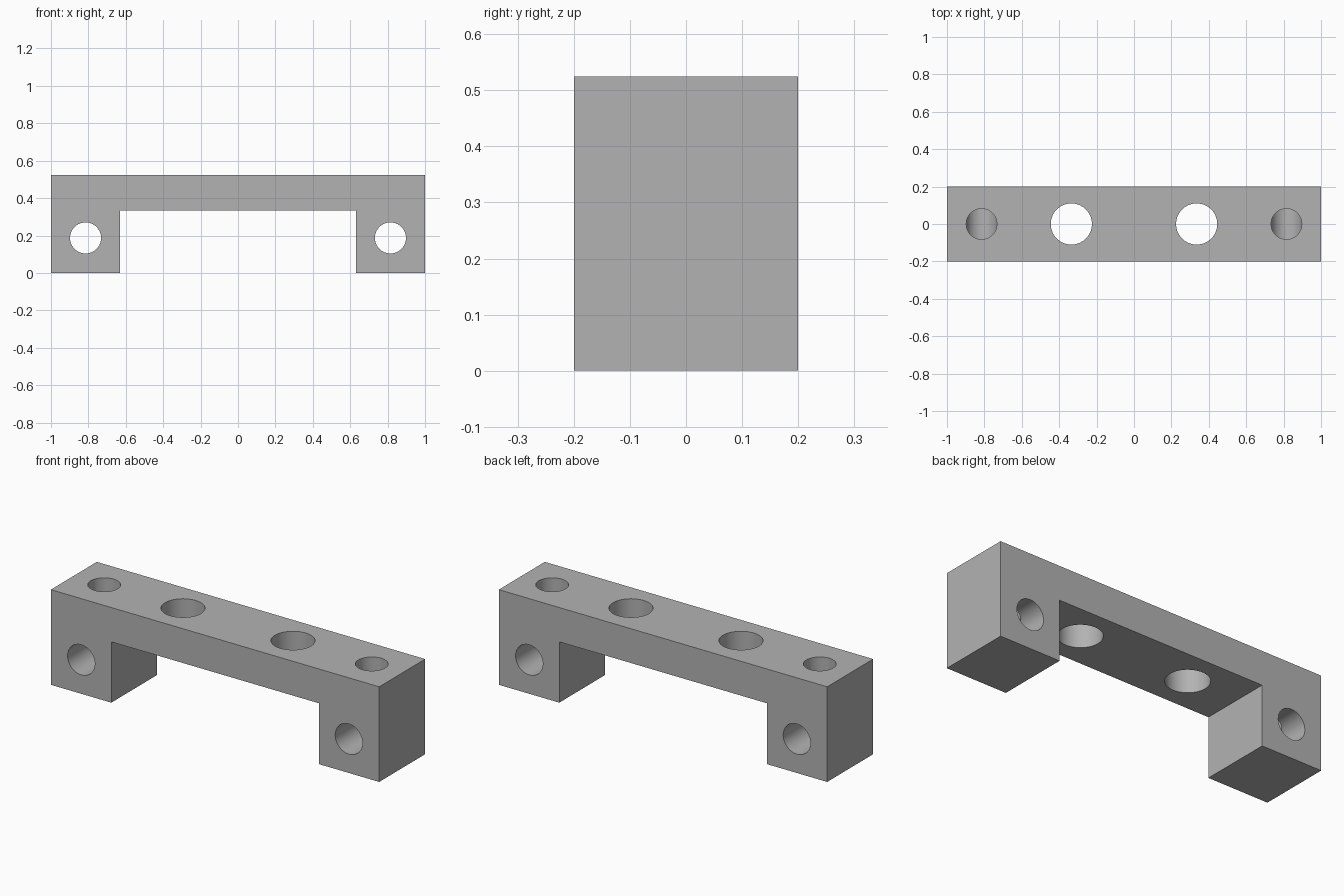
import bpy, bmesh, math

cube = bpy.data.objects.get("Cube")
if cube:
    bpy.data.objects.remove(cube, do_unlink=True)

HEIGHT, DEPTH = 0.524, 0.4
SLOT_X, SLOT_Z = 0.632, 0.335
PIN_X, PIN_Z, PIN_R = 0.815, 0.187, 0.083
BOLT_X, BOLT_R = 0.335, 0.11

grey = bpy.data.materials.new("plain grey")
grey.use_nodes = True
colour = (0.45, 0.45, 0.45, 1)
grey.diffuse_color = colour
grey.node_tree.nodes["Principled BSDF"].inputs["Base Color"].default_value = colour

# Bridge body: a staple-shaped profile extruded along y
outline = [(-1, 0), (-SLOT_X, 0), (-SLOT_X, SLOT_Z), (SLOT_X, SLOT_Z),
           (SLOT_X, 0), (1, 0), (1, HEIGHT), (-1, HEIGHT)]
bm = bmesh.new()
face = bm.faces.new([bm.verts.new((x, -DEPTH / 2, z)) for x, z in outline])
extruded = bmesh.ops.extrude_face_region(bm, geom=[face])["geom"]
bmesh.ops.translate(bm, vec=(0, DEPTH, 0),
                    verts=[v for v in extruded if isinstance(v, bmesh.types.BMVert)])
bmesh.ops.recalc_face_normals(bm, faces=bm.faces)
mesh = bpy.data.meshes.new("bridge_bracket")
bm.to_mesh(mesh)
bm.free()
bracket = bpy.data.objects.new("bridge_bracket", mesh)
bpy.context.collection.objects.link(bracket)
mesh.materials.append(grey)


def drill(name, location, radius, length, tilt=0):
    """Cut a round hole centred on location, along z unless tilted."""
    bpy.ops.mesh.primitive_cylinder_add(vertices=64, radius=radius, depth=length,
                                        location=location, rotation=(tilt, 0, 0))
    cutter = bpy.context.object
    cutter.name = name + "_cutter"
    cutter.data.materials.append(grey)
    cutter.hide_render = True
    cut = bracket.modifiers.new(name, 'BOOLEAN')
    cut.operation, cut.solver, cut.object = 'DIFFERENCE', 'EXACT', cutter
    bpy.context.view_layer.objects.active = bracket
    bpy.ops.object.modifier_apply(modifier=cut.name)
    bpy.data.objects.remove(cutter, do_unlink=True)


for side, s in (("right", -1), ("left", 1)):
    # Through hole in the beam, cross hole in the leg, and the shaft above it
    drill(side + "_bolt_hole", (s * BOLT_X, 0, HEIGHT), BOLT_R, 1)
    drill(side + "_cross_hole", (s * PIN_X, 0, PIN_Z), PIN_R, 1, math.pi / 2)
    shaft = HEIGHT - PIN_Z + 0.1
    drill(side + "_shaft", (s * PIN_X, 0, PIN_Z + shaft / 2), PIN_R - 0.001, shaft)

bpy.ops.object.select_all(action='DESELECT')
bracket.select_set(True)
bpy.context.view_layer.objects.active = bracket
bpy.ops.object.shade_smooth_by_angle(angle=math.radians(30))
